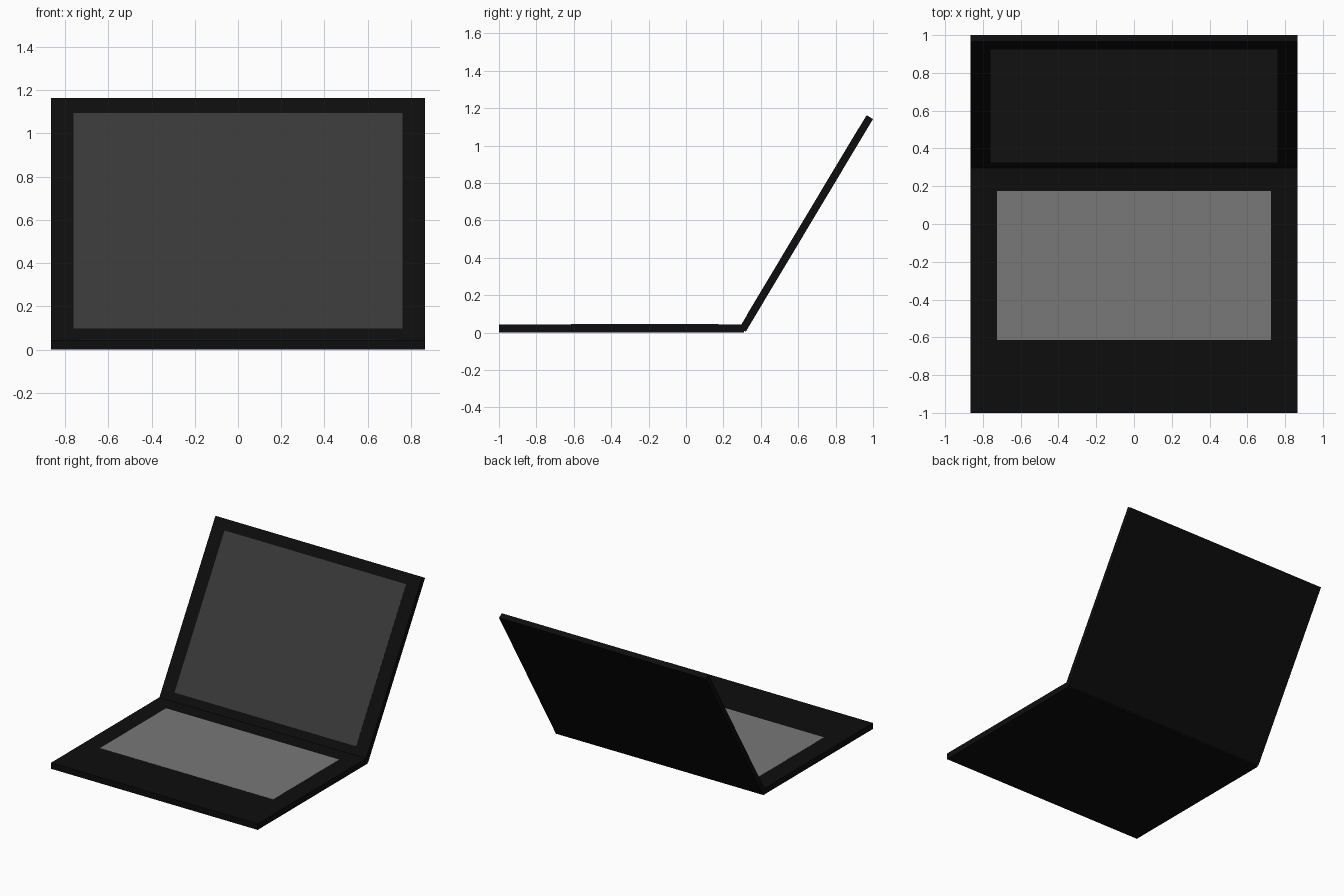
import bpy
import math
from mathutils import Matrix

if "Cube" in bpy.data.objects:
    bpy.data.objects.remove(bpy.data.objects["Cube"])


def paint(name, v):
    m = bpy.data.materials.new(name)
    m.diffuse_color = (v, v, v, 1)
    m.use_nodes = True
    m.node_tree.nodes["Principled BSDF"].inputs["Base Color"].default_value = m.diffuse_color
    return m


black = paint("body_black", 0.004)
screen_grey = paint("screen_grey", 0.04)
key_grey = paint("keyboard_grey", 0.188)


def box(name, half_w, y0, y1, z0, z1, mat, frame=Matrix()):
    """Box centred on x, given by its y and z ranges, placed in a frame."""
    bpy.ops.mesh.primitive_cube_add(size=1)
    ob = bpy.context.object
    ob.name = name
    size = Matrix.Diagonal((2 * half_w, y1 - y0, z1 - z0, 1))
    centre = Matrix.Translation((0, (y0 + y1) / 2, (z0 + z1) / 2))
    ob.data.transform(centre @ size)
    ob.matrix_world = frame
    ob.data.materials.append(mat)
    return ob


# Base with a nearly flush keyboard panel
box("base", 0.865, -1.0, 0.31, 0.0, 0.045, black)
box("keyboard", 0.725, -0.615, 0.175, 0.040, 0.046, key_grey)

# Lid leaning back from the hinge, with the screen on its front face
hinge = Matrix.Translation((0, 0.327, 0.018)) @ Matrix.Rotation(math.radians(59.1), 4, 'X')
box("lid", 0.865, -0.015, 1.31, 0.0, 0.04, black, hinge)
box("screen", 0.76, 0.068, 1.231, 0.035, 0.041, screen_grey, hinge)
